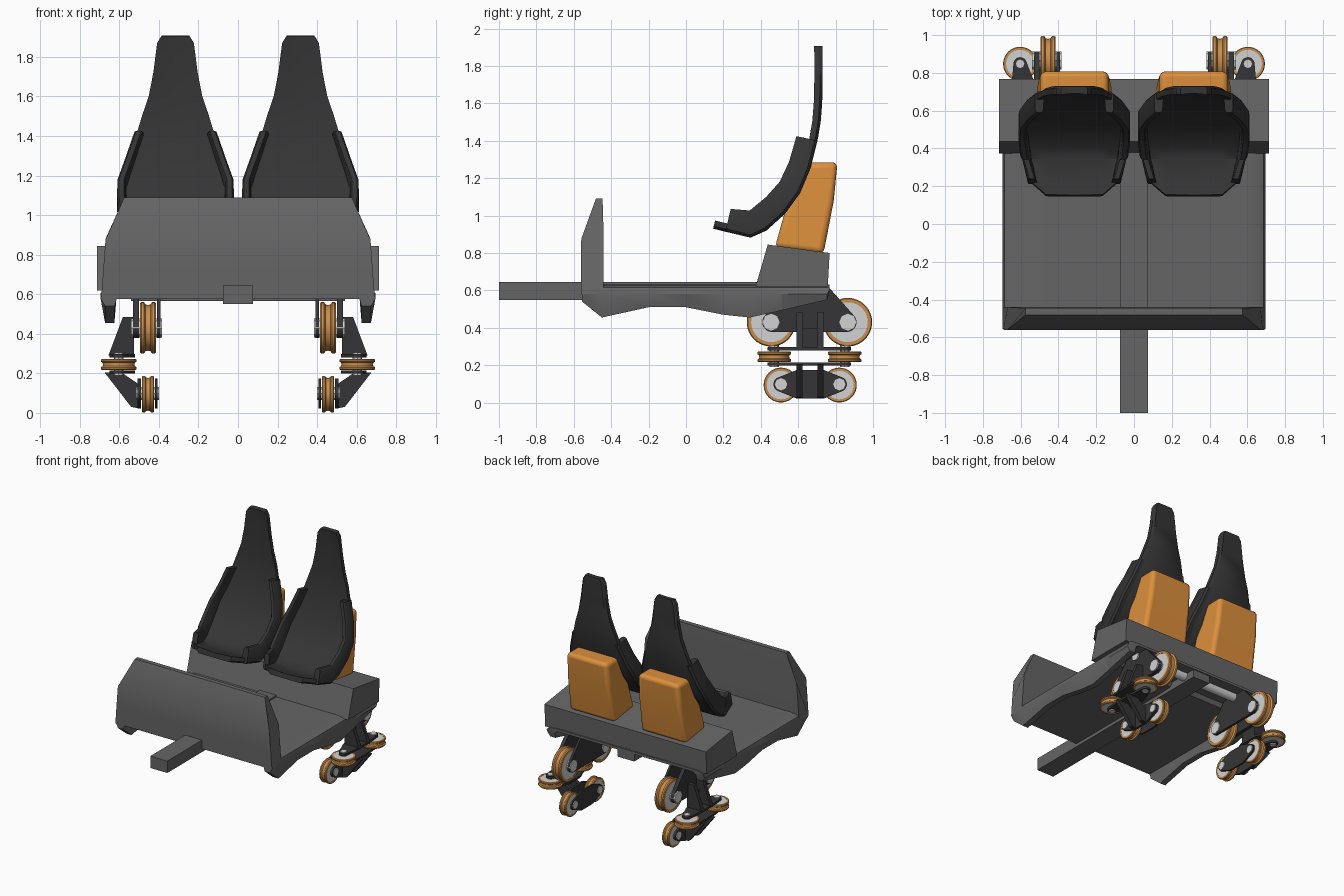
import bpy, bmesh, math
from mathutils import Vector

if "Cube" in bpy.data.objects:
    bpy.data.objects.remove(bpy.data.objects["Cube"])


def mat(name, c):
    m = bpy.data.materials.new(name)
    m.diffuse_color = (*c, 1)
    m.use_nodes = True
    m.node_tree.nodes["Principled BSDF"].inputs["Base Color"].default_value = m.diffuse_color
    return m


GREY = mat("body grey", (0.13, 0.13, 0.13))
BLACK = mat("seat charcoal", (0.035, 0.035, 0.035))
DARK = mat("bracket dark grey", (0.036, 0.036, 0.038))
ORANGE = mat("support orange", (0.72, 0.28, 0.045))
TYRE = mat("wheel orange", (0.58, 0.27, 0.075))
STEEL = mat("light steel", (0.65, 0.65, 0.65))


def loft(name, rings, m, smooth=30, bevel=0, segs=3, closed=False):
    """Skin a list of point rings; cap the ends unless the loft closes on itself."""
    bm = bmesh.new()
    vs = [[bm.verts.new(p) for p in r] for r in rings]
    n = len(vs[0])
    for a, b in zip(vs, vs[1:] + (vs[:1] if closed else [])):
        for i in range(n):
            bm.faces.new((a[i], a[(i + 1) % n], b[(i + 1) % n], b[i]))
    if not closed:
        bm.faces.new(vs[0])
        bm.faces.new(vs[-1])
    bmesh.ops.recalc_face_normals(bm, faces=bm.faces)
    me = bpy.data.meshes.new(name)
    bm.to_mesh(me)
    bm.free()
    me.materials.append(m)
    ob = bpy.data.objects.new(name, me)
    bpy.context.collection.objects.link(ob)
    if smooth:
        bpy.ops.object.select_all(action='DESELECT')
        ob.select_set(True)
        bpy.context.view_layer.objects.active = ob
        bpy.ops.object.shade_smooth_by_angle(angle=math.radians(smooth))
    if bevel:
        b = ob.modifiers.new("bevel", 'BEVEL')
        b.width, b.segments = bevel, segs
    return ob


def place(axis, u, v, w):
    """Map plane coordinates u, v and depth w along the axis to x, y, z."""
    return {'X': (w, u, v), 'Y': (u, w, v), 'Z': (u, v, w)}[axis]


def prism(name, pts, axis, a, b, m, **k):
    return loft(name, [[place(axis, u, v, w) for u, v in pts] for w in (a, b)], m, **k)


def circle(u, v, r, n=32):
    return [(u + r * math.cos(2 * math.pi * i / n), v + r * math.sin(2 * math.pi * i / n)) for i in range(n)]


def rod(name, axis, u, v, a, b, r, m, n=32):
    return prism(name, circle(u, v, r, n), axis, a, b, m)


def wheel(name, axis, u, v, c, r, w):
    # grooved tyre
    prof = [(-.5, .82), (-.5, .96), (-.42, 1), (-.26, 1), (-.16, .91), (0, .885),
            (.16, .91), (.26, 1), (.42, 1), (.5, .96), (.5, .82)]
    rings = [[place(axis, u + r * q * math.cos(t), v + r * q * math.sin(t), c + w * p) for p, q in prof]
             for t in (2 * math.pi * i / 40 for i in range(40))]
    loft(name + "_tyre", rings, TYRE, closed=True)
    # pale hub disc
    rod(name + "_hub", axis, u, v, c - w * .47, c + w * .47, r * .83, STEEL)


def hull(discs, n=40):
    """Rounded plate outline: convex hull of several circles (u, v, r)."""
    pts = sorted({(round(x, 5), round(y, 5)) for d in discs for x, y in circle(*d, n)})

    def half(ps):
        h = []
        for p in ps:
            while len(h) > 1 and (h[-1][0] - h[-2][0]) * (p[1] - h[-2][1]) \
                    - (h[-1][1] - h[-2][1]) * (p[0] - h[-2][0]) <= 0:
                h.pop()
            h.append(p)
        return h[:-1]
    return half(pts) + half(pts[::-1])


# Floor shell with drooping side skirts
rings = []
for y, zb, zf in [(-.555, .54, .575), (-.45, .455, .575), (-.2, .51, .575), (0, .51, .575), (.2, .47, .575),
                  (.34, .455, .575), (.5, .49, .58), (.52, .495, .612), (.755, .55, .612), (.768, .595, .612)]:
    half = [(.60, .632), (.655, .628), (.685, .615), (.695, .58), (.672, zb), (.625, zb), (.615, min(zf, .6))]
    half[3] = (.695, max(.58, zb + .01))
    half.append((.60, zf))
    rings.append([(x, y, z) for x, z in half] + [(-x, y, z) for x, z in half[::-1]])
loft("floor_shell", rings, GREY)

# Front wall, tapering towards the top
wall = [(-.44, .575), (-.56, .575), (-.561, .72), (-.56, .875), (-.482, 1.09), (-.446, 1.09), (-.44, .88)]


def wall_x(z):
    return .692 - .022 * (z - .575) / .3 if z <= .88 else .67 - .095 * (z - .88) / .21


loft("front_wall", [[(s * wall_x(z), y, z) for y, z in wall] for s in (-1, 1)], GREY, smooth=20)

# Tow beam and seat base
prism("tow_beam", [(-.075, .55), (.075, .55), (.075, .645), (-.075, .645)], 'Y', -1, .76, GREY, smooth=0)
prism("seat_base", [(.372, .62), (.437, .845), (.768, .80), (.758, .62)], 'X', -.714, .714, GREY, smooth=0)
rod("rear_axle", 'X', .655, .60, -.54, .54, .035, STEEL)

# Seat path: rear y, rear z, shell half width
PATH = [(.145, .93, .15), (.21, .914, .225), (.345, .882, .255), (.43, .92, .268), (.53, 1.01, .275),
        (.61, 1.12, .275), (.665, 1.25, .24), (.703, 1.40, .197), (.72, 1.5, .168), (.728, 1.6, .135),
        (.731, 1.72, .112), (.731, 1.87, .093), (.729, 1.908, .07)]
BOLSTER = [(.245, .125), (.275, .145), (.285, .14), (.295, .135), (.294, .125), (.255, .12), (.207, .115)]


def normal(i):
    a, b = PATH[max(i - 1, 0)], PATH[min(i + 1, len(PATH) - 1)]
    return Vector((0, -(b[1] - a[1]), b[0] - a[0])).normalized()


for side, s in (("left", -1), ("right", 1)):
    cx = s * .316
    # Seat shell
    rings = []
    for i, (y, z, w) in enumerate(PATH):
        p, n, t = Vector((cx, y, z)), normal(i), .045
        sec = [(-w, .014), (-w * .88, 0), (w * .88, 0), (w, .014), (w, t), (w * .6, t - .004), (0, t - .008),
               (-w * .6, t - .004), (-w, t)]
        rings.append([p + Vector((x, 0, 0)) + n * h for x, h in sec])
    loft(side + "_seat_shell", rings, BLACK, smooth=40)
    # Side bolsters
    for e in (-1, 1):
        rings = []
        for i, (w, h) in enumerate(BOLSTER, 1):
            p, n = Vector((cx, PATH[i][0], PATH[i][1])), normal(i)
            sec = [(w - .05, .002), (w - .014, .002), (w, .016), (w, h - .01), (w - .008, h), (w - .034, h),
                   (w - .042, h - .012)]
            rings.append([p + Vector((e * x, 0, 0)) + n * q for x, q in sec])
        loft(side + "_seat_bolster", rings, BLACK, smooth=40)
    # Orange seat support
    prof = [(.475, .83), (.54, 1.06), (.655, 1.285), (.81, 1.285), (.79, 1.08), (.735, .795)]
    loft(side + "_seat_support", [[(cx + e * (.2 - .02 * (z - .8) / .48), y, z) for y, z in prof] for e in (-1, 1)],
         ORANGE, bevel=.03, segs=4)

    # Wheel carrier: running, guide and lower wheels
    for y in (.455, .865):
        wheel(side + "_running_wheel", 'X', y, .43, s * .455, .13, .08)
        rod(side + "_running_bolt", 'X', y, .43, s * .385, s * .54, .048, STEEL, 8)
    for y in (.472, .848):
        wheel(side + "_guide_wheel", 'Z', s * .603, y, .245, .09, .055)
        rod(side + "_guide_bolt", 'Z', s * .603, y, .19, .305, .025, STEEL, 8)
    for y in (.508, .82):
        wheel(side + "_lower_wheel", 'X', y, .094, s * .455, .093, .06)
        rod(side + "_lower_bolt", 'X', y, .098, s * .4, s * .515, .033, STEEL, 8)

    # Paired bracket plates
    upper = hull([(.46, .43, .052), (.86, .43, .052), (.57, .585, .035), (.745, .585, .035)])
    for a, b in ((.392, .41), (.5, .53)):
        prism(side + "_upper_bracket", upper, 'X', s * a, s * b, DARK)
    lower = hull([(.508, .098, .04), (.82, .098, .04), (.6, .14, .035), (.728, .14, .035),
                  (.6, .056, .035), (.728, .056, .035)])
    for a, b in ((.407, .42), (.49, .508)):
        prism(side + "_lower_bracket", lower, 'X', s * a, s * b, DARK)
    plate = hull([(s * .603, .472, .035), (s * .603, .848, .035), (s * .585, .6, .065), (s * .585, .72, .065)])
    for a, b in ((.28, .297), (.198, .214)):
        prism(side + "_guide_plate", plate, 'Z', a, b, DARK)

    # Gusset ribs joining the brackets
    up = [(.525, .485), (.582, .485), (.655, .29), (.525, .29)]
    low = [(.675, .205), (.59, .205), (.495, .14), (.495, .022), (.54, .03)]
    for y in (.608, .718):
        prism(side + "_upper_gusset", [(s * x, z) for x, z in up], 'Y', y - .016, y + .016, DARK, smooth=0)
        prism(side + "_lower_gusset", [(s * x, z) for x, z in low], 'Y', y - .016, y + .016, DARK, smooth=0)
    # Low web between the ribs and lowest pad
    prism(side + "_rib_web", [(.6, .29), (.73, .29), (.73, .4), (.6, .4)], 'X', s * .525, s * .55, DARK, smooth=0)
